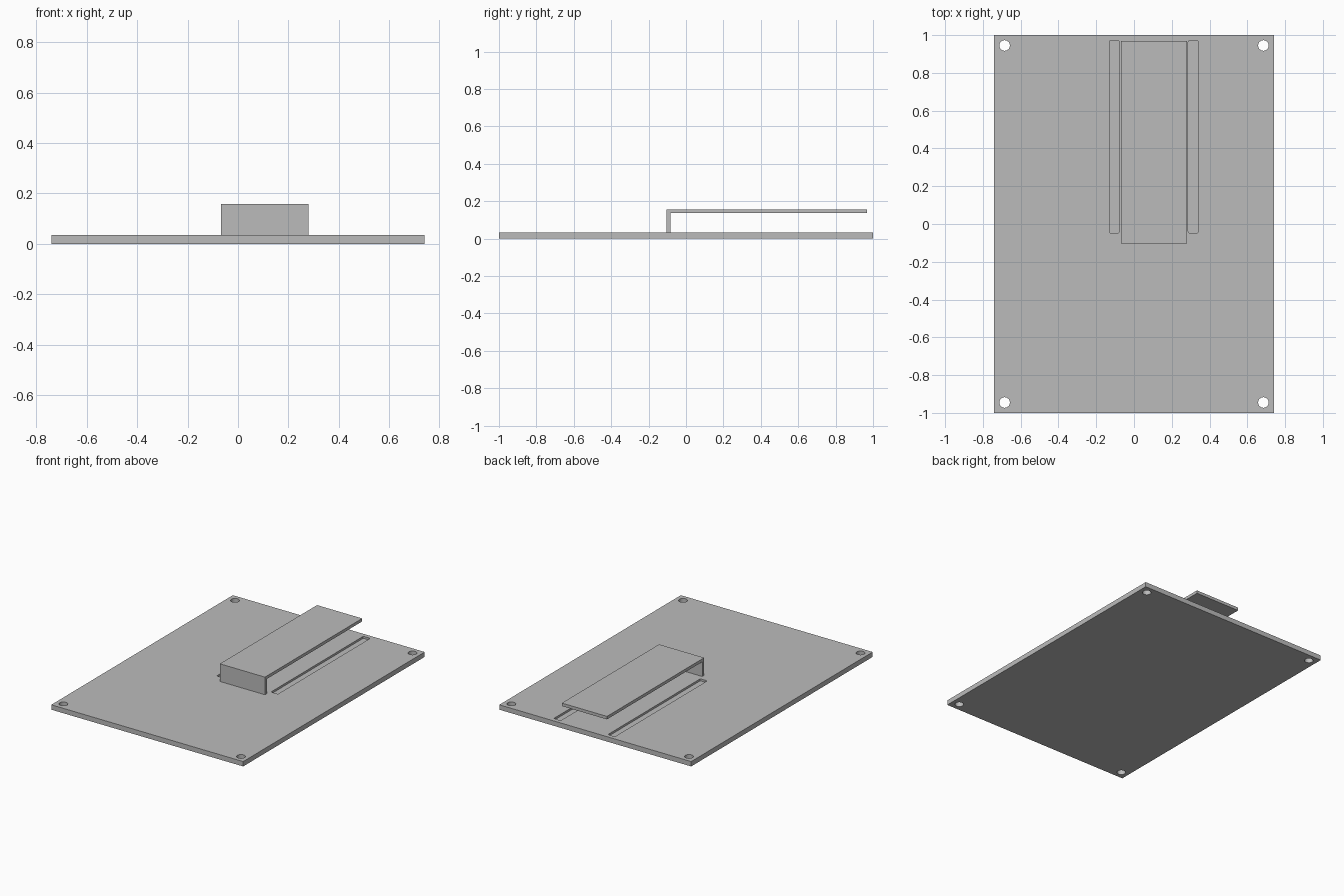
import bpy
import bmesh

if "Cube" in bpy.data.objects:
    bpy.data.objects.remove(bpy.data.objects["Cube"], do_unlink=True)

grey = bpy.data.materials.new("plain grey")
grey.use_nodes = True
GREY = (0.5, 0.5, 0.5, 1)
grey.diffuse_color = GREY
grey.node_tree.nodes["Principled BSDF"].inputs["Base Color"].default_value = GREY

TOP = 0.034        # top of the base plate
SLOT_DEPTH = 0.014


def add_object(name, bm):
    mesh = bpy.data.meshes.new(name)
    bm.normal_update()
    bm.to_mesh(mesh)
    bm.free()
    mesh.materials.append(grey)
    obj = bpy.data.objects.new(name, mesh)
    bpy.context.collection.objects.link(obj)
    return obj


def box(name, x, y, z, corner=0):
    """Box from (min, max) ranges, with optional rounded upright edges."""
    bm = bmesh.new()
    bmesh.ops.create_cube(bm, size=1)
    for v in bm.verts:
        v.co = [lim[0] if c < 0 else lim[1] for c, lim in zip(v.co, (x, y, z))]
    if corner:
        upright = [e for e in bm.edges
                   if abs(e.verts[0].co.z - e.verts[1].co.z) > 0.001]
        bmesh.ops.bevel(bm, geom=upright, offset=corner, segments=3,
                        profile=0.5, affect='EDGES')
    return add_object(name, bm)


def prism(name, outline, x):
    """Extrude a (y, z) outline along x."""
    bm = bmesh.new()
    face = bm.faces.new([bm.verts.new((x[0], y, z)) for y, z in outline])
    grown = bmesh.ops.extrude_face_region(bm, geom=[face])["geom"]
    moved = [g for g in grown if isinstance(g, bmesh.types.BMVert)]
    bmesh.ops.translate(bm, verts=moved, vec=(x[1] - x[0], 0, 0))
    bmesh.ops.recalc_face_normals(bm, faces=bm.faces)
    return add_object(name, bm)


def cut(target, cutter):
    mod = target.modifiers.new(cutter.name, 'BOOLEAN')
    mod.operation = 'DIFFERENCE'
    mod.solver = 'EXACT'
    mod.object = cutter
    cutter.hide_render = True
    cutter.hide_viewport = True
    cutter.display_type = 'WIRE'


# Base plate
plate = box("base_plate", (-0.74, 0.74), (-1, 1), (0, TOP))

# Corner screw holes
for side, sx in (("right", -1), ("left", 1)):
    for end, sy in (("front", -1), ("back", 1)):
        bpy.ops.mesh.primitive_cylinder_add(
            vertices=48, radius=0.028, depth=0.2,
            location=(sx * 0.685, sy * 0.945, 0))
        hole = bpy.context.object
        hole.name = f"{end}_{side}_hole_cutter"
        hole.data.materials.append(grey)
        cut(plate, hole)

# Shallow slots on both sides of the bracket
for side, x in (("right", (-0.131, -0.077)), ("left", (0.287, 0.341))):
    cut(plate, box(f"{side}_slot_cutter", x, (-0.047, 0.97),
                   (TOP - SLOT_DEPTH, TOP + 0.1), corner=0.007))

# Bracket: upright front wall with a long overhanging shelf
front, back, shelf_top, thick = -0.103, 0.968, 0.157, 0.021
prism("bracket", [(front, TOP), (front, shelf_top), (back, shelf_top),
                  (back, shelf_top - thick),
                  (front + thick, shelf_top - thick), (front + thick, TOP)],
      (-0.068, 0.28))

# Keep hole walls smooth and plate edges sharp
bpy.ops.object.select_all(action='DESELECT')
plate.select_set(True)
bpy.context.view_layer.objects.active = plate
for mod in list(plate.modifiers):
    bpy.ops.object.modifier_apply(modifier=mod.name)
bpy.ops.object.shade_smooth_by_angle()
